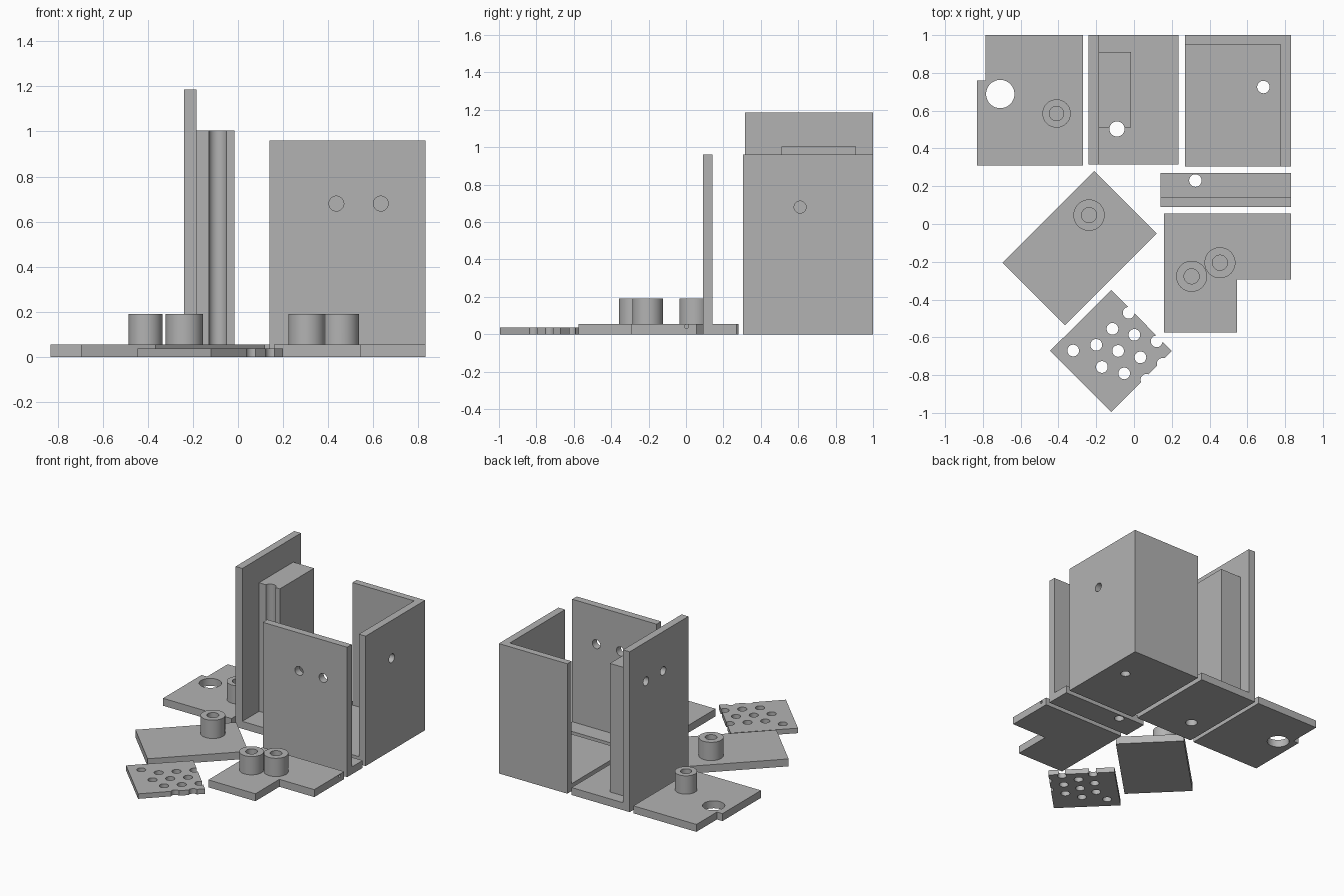
import bpy, bmesh, math
from mathutils import Matrix, Vector

if "Cube" in bpy.data.objects:
    bpy.data.objects.remove(bpy.data.objects["Cube"])

grey = bpy.data.materials.new("plain grey")
grey.diffuse_color = (0.45, 0.45, 0.45, 1)
grey.use_nodes = True
grey.node_tree.nodes["Principled BSDF"].inputs["Base Color"].default_value = grey.diffuse_color
T = 0.055  # panel thickness


def link(name, bm):
    bmesh.ops.recalc_face_normals(bm, faces=bm.faces)
    me = bpy.data.meshes.new(name)
    bm.to_mesh(me)
    bm.free()
    ob = bpy.data.objects.new(name, me)
    bpy.context.collection.objects.link(ob)
    me.materials.append(grey)
    return ob


def prism(name, pts, z0, z1):
    """Extrude an xy outline between two heights."""
    bm = bmesh.new()
    face = bm.faces.new([bm.verts.new((x, y, z0)) for x, y in pts])
    ext = bmesh.ops.extrude_face_region(bm, geom=[face])
    verts = [g for g in ext["geom"] if isinstance(g, bmesh.types.BMVert)]
    bmesh.ops.translate(bm, verts=verts, vec=(0, 0, z1 - z0))
    return link(name, bm)


def block(name, x0, x1, y0, y1, z0, z1):
    return prism(name, [(x0, y0), (x1, y0), (x1, y1), (x0, y1)], z0, z1)


def rod(name, start, end, r):
    """Cylinder between two points."""
    a, b = Vector(start), Vector(end)
    d = b - a
    rot = Vector((0, 0, 1)).rotation_difference(d).to_matrix().to_4x4()
    bm = bmesh.new()
    bmesh.ops.create_cone(bm, cap_ends=True, segments=40, radius1=r, radius2=r,
                          depth=d.length, matrix=Matrix.Translation((a + b) / 2) @ rot)
    return link(name, bm)


def combine(ob, other, op):
    mod = ob.modifiers.new(op, "BOOLEAN")
    mod.operation, mod.object, mod.solver = op, other, "EXACT"
    bpy.context.view_layer.objects.active = ob
    bpy.ops.object.modifier_apply(modifier=mod.name)
    bpy.data.objects.remove(other)


def add(ob, other):
    combine(ob, other, "UNION")


def drill(ob, start, end, r):
    combine(ob, rod("cutter", start, end, r), "DIFFERENCE")


def drill_down(ob, x, y, r, z0=-0.1, z1=1.5):
    drill(ob, (x, y, z0), (x, y, z1), r)


def boss(ob, x, y, r, hole):
    """Hollow post standing on a panel."""
    add(ob, rod("post", (x, y, 0.02), (x, y, 0.19), r))
    drill_down(ob, x, y, hole, T, 0.3)


# Notched panel with a large opening and one post
notched = prism("notched_panel", [(-0.83, 0.31), (-0.27, 0.31), (-0.27, 1.0),
                                  (-0.785, 1.0), (-0.785, 0.76), (-0.83, 0.76)], 0, T)
boss(notched, -0.41, 0.585, 0.075, 0.038)
drill_down(notched, -0.708, 0.688, 0.075)

# Tall bracket: base, wall and thick block with a round channel
tall = prism("tall_bracket_base", [(-0.24, 0.315), (0.235, 0.315), (0.235, 1.0), (-0.24, 1.0)], 0, T)
add(tall, block("wall", -0.24, -0.185, 0.315, 1.0, 0, 1.185))
add(tall, block("thick", -0.2, -0.015, 0.51, 0.91, 0.02, 1.005))
drill_down(tall, -0.09, 0.503, 0.04)
for y in (0.61, 0.81):
    drill(tall, (-0.4, y, 0.895), (-0.18, y, 0.895), 0.032)

# Corner bracket: base with back and right walls
corner = prism("corner_bracket", [(0.27, 0.305), (0.83, 0.305), (0.83, 1.0), (0.27, 1.0)], 0, T)
wall = prism("corner_walls", [(0.775, 0.305), (0.83, 0.305), (0.83, 1.0), (0.27, 1.0),
                              (0.27, 0.95), (0.775, 0.95)], 0, 0.96)
add(corner, wall)
drill_down(corner, 0.685, 0.725, 0.033)
drill(corner, (0.7, 0.61, 0.68), (0.9, 0.61, 0.68), 0.032)

# Front bracket: narrow base with an upright wall
front = block("front_bracket", 0.14, 0.83, 0.09, 0.27, 0, T)
add(front, block("wall", 0.14, 0.83, 0.09, 0.143, 0, 0.96))
drill_down(front, 0.325, 0.23, 0.033)
for x in (0.436, 0.633):
    drill(front, (x, 0, 0.68), (x, 0.2, 0.68), 0.033)

# L-shaped panel with two posts and a small side hole
ell = prism("l_shaped_panel", [(0.16, -0.575), (0.545, -0.575), (0.545, -0.295),
                               (0.83, -0.295), (0.83, 0.055), (0.16, 0.055)], 0, T)
for x, y in ((0.305, -0.277), (0.455, -0.205)):
    boss(ell, x, y, 0.082, 0.04)
drill(ell, (0.78, 0.003, 0.042), (0.9, 0.003, 0.042), 0.011)

# Tilted plain panel with one post
tilted = prism("tilted_panel", [(-0.21, 0.28), (0.12, -0.05), (-0.365, -0.535), (-0.695, -0.205)], 0, T)
boss(tilted, -0.238, 0.047, 0.083, 0.04)

# Thin perforated panel, holes on a slanted lattice that bites the edges
grid = prism("perforated_panel", [(-0.12, -0.35), (0.2, -0.672), (-0.12, -0.995), (-0.445, -0.672)], 0, 0.037)
holes = [(-0.322, -0.67)]
for i in range(4):
    for j in range(3):
        holes.append((-0.2 + 0.086 * j, -0.64 + 0.085 * j) if i == 0 else
                     (-0.17 + 0.118 * (i - 1) + 0.086 * j, -0.757 - 0.034 * (i - 1) + 0.085 * j))
for x, y in holes:
    drill_down(grid, x, y, 0.031)

# Smooth the round surfaces, keep hard edges
for ob in bpy.data.objects:
    ob.select_set(True)
bpy.context.view_layer.objects.active = grid
bpy.ops.object.shade_smooth_by_angle(angle=math.radians(30))
